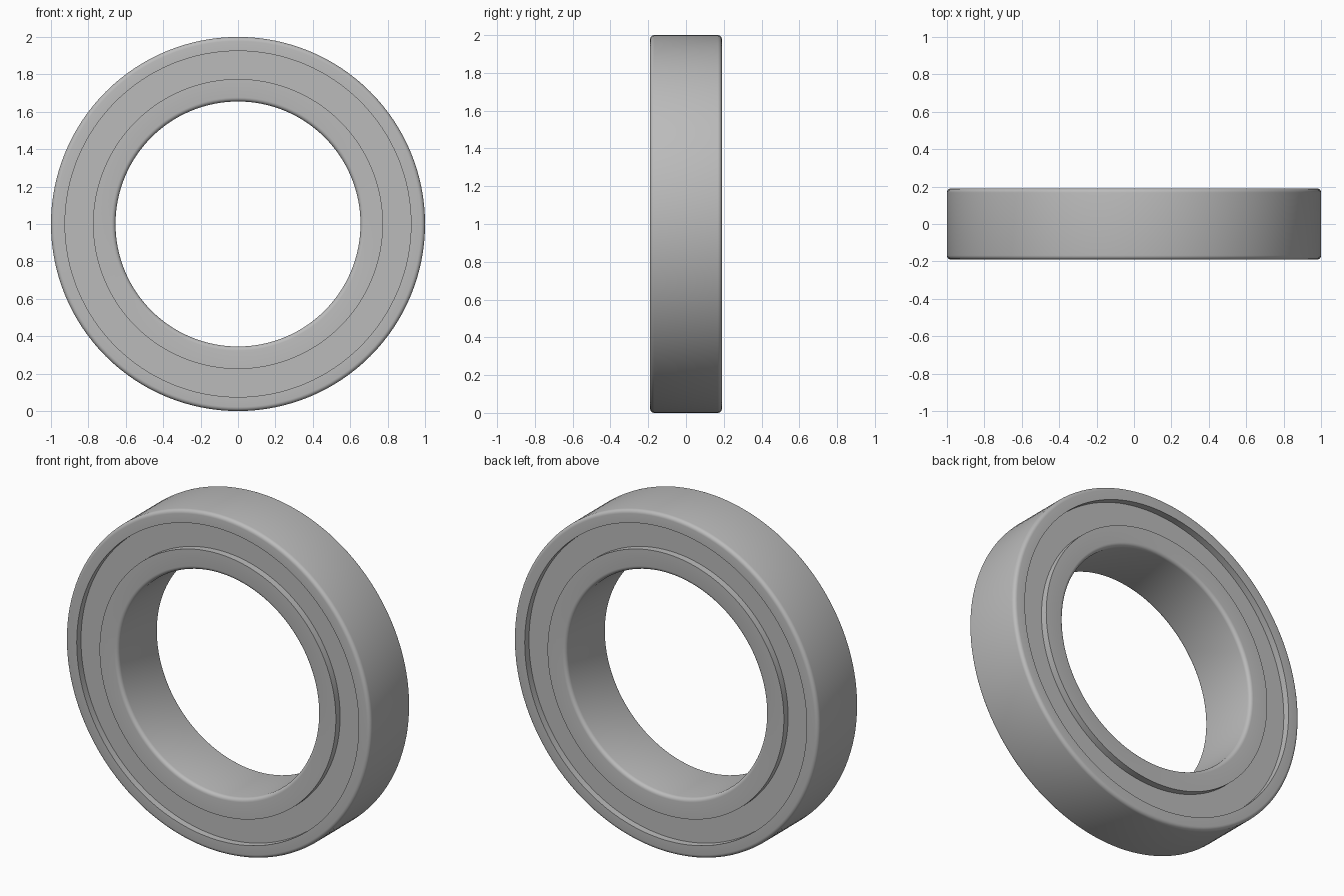
import bpy, math
from math import cos, sin, pi

cube = bpy.data.objects.get("Cube")
if cube:
    bpy.data.objects.remove(cube, do_unlink=True)

OUTER_R, GROOVE_OUT, GROOVE_IN, BORE_R = 1.0, 0.925, 0.775, 0.655
HALF_W, RECESS, FILLET = 0.19, 0.04, 0.022
SEGMENTS, FILLET_STEPS = 128, 5

steel = bpy.data.materials.new("steel_grey")
steel.use_nodes = True
grey = (0.5, 0.5, 0.5, 1)
steel.diffuse_color = grey
steel.node_tree.nodes["Principled BSDF"].inputs["Base Color"].default_value = grey


def half_profile(fillet_r, groove_r):
    """Section from the groove wall over the rounded edge, mirrored front to back."""
    side = 1 if fillet_r > groove_r else -1
    front = [(groove_r, -HALF_W)]
    for i in range(FILLET_STEPS + 1):
        a = i / FILLET_STEPS * pi / 2
        front.append((fillet_r - side * FILLET * (1 - sin(a)),
                      -HALF_W + FILLET * (1 - cos(a))))
    section = front + [(r, -y) for r, y in reversed(front)]
    return section if side > 0 else section[::-1]


def revolve(name, section):
    """Turn a closed (radius, y) section around the y axis."""
    n = len(section)
    verts, faces = [], []
    for s in range(SEGMENTS):
        a = 2 * pi * s / SEGMENTS
        verts += [(r * cos(a), y, 1 + r * sin(a)) for r, y in section]
        t = (s + 1) % SEGMENTS
        for i in range(n):
            j = (i + 1) % n
            faces.append((s * n + i, t * n + i, t * n + j, s * n + j))
    mesh = bpy.data.meshes.new(name)
    mesh.from_pydata(verts, [], faces)
    mesh.flip_normals()
    mesh.materials.append(steel)
    obj = bpy.data.objects.new(name, mesh)
    bpy.context.collection.objects.link(obj)
    bpy.ops.object.select_all(action="DESELECT")
    obj.select_set(True)
    bpy.context.view_layer.objects.active = obj
    bpy.ops.object.mode_set(mode="EDIT")
    bpy.ops.mesh.select_all(action="SELECT")
    bpy.ops.mesh.normals_make_consistent(inside=False)
    bpy.ops.object.mode_set(mode="OBJECT")
    bpy.ops.object.shade_smooth_by_angle(angle=math.radians(30))
    return obj


# Outer and inner races with rounded rims
revolve("outer_race", half_profile(OUTER_R, GROOVE_OUT))
revolve("inner_race", half_profile(BORE_R, GROOVE_IN))

# Recessed seals closing the gap on the front and back
seal_face = HALF_W - RECESS
for name, sign in (("front_seal", -1), ("back_seal", 1)):
    revolve(name, [(GROOVE_IN, sign * seal_face), (GROOVE_OUT, sign * seal_face),
                   (GROOVE_OUT, sign * (seal_face - 0.03)),
                   (GROOVE_IN, sign * (seal_face - 0.03))])
